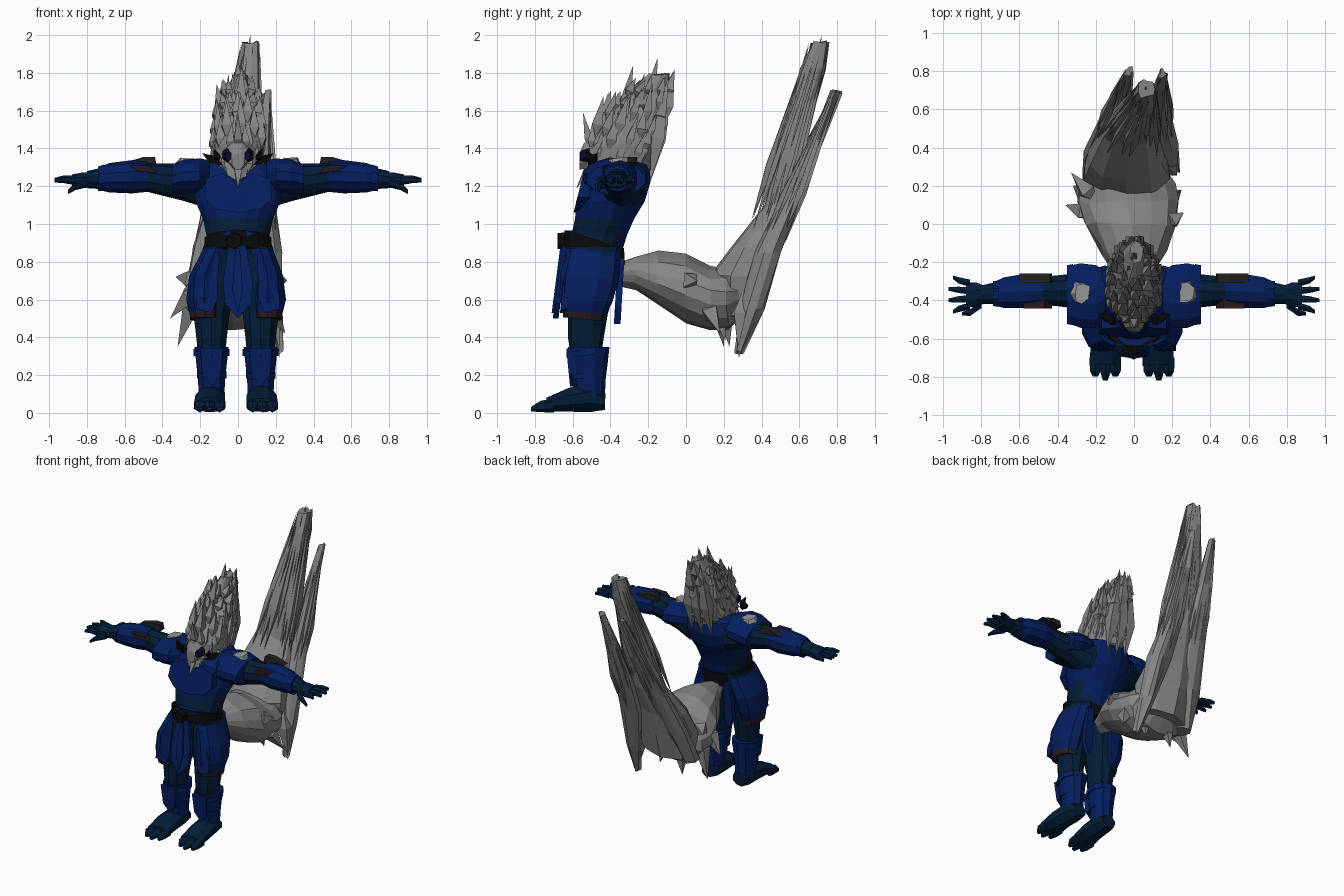
import bpy, bmesh, math, random
from mathutils import Vector

random.seed(7)
old = bpy.data.objects.get("Cube")
if old:
    bpy.data.objects.remove(old, do_unlink=True)


def material(name, r, g, b):
    m = bpy.data.materials.new(name)
    m.use_nodes = True
    m.diffuse_color = (r, g, b, 1)
    m.node_tree.nodes["Principled BSDF"].inputs["Base Color"].default_value = (r, g, b, 1)
    return m


BLUE = material("armor blue", .0015, .013, .115)
SKIN = material("dark teal skin", .0008, .0125, .039)
GREY = material("grey fur", .235, .235, .235)
BLACK = material("black leather", .003, .003, .003)
BROWN = material("dark brown trim", .02, .01, .014)
CHARCOAL = material("charcoal guard", .016, .015, .018)
NAVY = material("navy face", .003, .004, .025)
PALE = material("pale stud", .3, .3, .29)


def finish(name, bm, mats, rule=None):
    bmesh.ops.recalc_face_normals(bm, faces=bm.faces)
    mesh = bpy.data.meshes.new(name)
    for m in mats:
        mesh.materials.append(m)
    if rule:
        for f in bm.faces:
            f.material_index = rule(f.calc_center_median())
    bm.to_mesh(mesh)
    bm.free()
    ob = bpy.data.objects.new(name, mesh)
    bpy.context.collection.objects.link(ob)


def section(ring, ang, axis, tilt=0):
    x, y, z, a, b = ring
    u, v = a * math.cos(ang), b * math.sin(ang)
    if axis == "Z":
        return Vector((x + u, y + v, z + tilt * v))
    if axis == "X":
        return Vector((x, y + u, z + v))
    return Vector((x + u, y, z + v))


def loft(name, rings, mats, axis="Z", sides=10, jitter=0, tilt=0, rule=None):
    """Skin elliptical sections (x, y, z, radius, radius) and cap the ends."""
    bm = bmesh.new()
    loops = []
    for r in rings:
        loops.append([])
        for i in range(sides):
            p = section(r, math.tau * (i + .5) / sides, axis, tilt)
            p += Vector([random.uniform(-jitter, jitter) for _ in range(3)])
            loops[-1].append(bm.verts.new(p))
    for lo, hi in zip(loops, loops[1:]):
        for i in range(sides):
            j = (i + 1) % sides
            bm.faces.new((lo[i], lo[j], hi[j], hi[i]))
    bm.faces.new(loops[0])
    bm.faces.new(loops[-1])
    finish(name, bm, mats, rule)


def prism(name, outline, y, lean, depth, mat):
    """Extrude an x/z outline; the plate leans in y with height."""
    bm = bmesh.new()
    front = [bm.verts.new((x, y + lean * z, z)) for x, z in outline]
    back = [bm.verts.new(v.co + Vector((0, depth, 0))) for v in front]
    bm.faces.new(front)
    bm.faces.new(back)
    n = len(front)
    for i in range(n):
        bm.faces.new((front[i], front[(i + 1) % n], back[(i + 1) % n], back[i]))
    finish(name, bm, [mat])


def shard(bm, base, tip, width, belly=.35):
    """A four-sided shard of fur, widest near its root."""
    base, tip = Vector(base), Vector(tip)
    d = tip - base
    u = d.orthogonal().normalized() * width
    v = d.cross(u).normalized() * width
    mid = [bm.verts.new(base + d * belly + o) for o in (u, v, -u, -v)]
    a, b = bm.verts.new(base), bm.verts.new(tip)
    for i in range(4):
        bm.faces.new((a, mid[i], mid[(i + 1) % 4]))
        bm.faces.new((b, mid[(i + 1) % 4], mid[i]))


def along(rings, t, ang):
    """Point on an upright loft at fraction t and angle ang."""
    s = min(t, .999) * (len(rings) - 1)
    i = int(s)
    return section(rings[i], ang, "Z").lerp(section(rings[i + 1], ang, "Z"), s - i)


# Torso, chest plate, belt and buckle
loft("torso", [(0, -.48, .84, .17, .14), (0, -.46, .94, .17, .15), (0, -.43, 1.03, .19, .16),
               (0, -.4, 1.12, .23, .185), (0, -.37, 1.22, .25, .185), (0, -.34, 1.31, .2, .15),
               (0, -.34, 1.35, .12, .1)],
     [BLUE, SKIN], sides=16, rule=lambda c: int(c.y < -.36 and c.z < 1.05))
prism("chest_plate", [(0, 1.06), (.12, 1.08), (.18, 1.14), (.17, 1.24), (.08, 1.27), (0, 1.22),
                      (-.08, 1.27), (-.17, 1.24), (-.18, 1.14), (-.12, 1.08)], -.86, .25, .13, BLUE)
loft("belt", [(0, -.485, .83, .185, .165), (0, -.485, .92, .18, .16)], [BLACK], sides=16, tilt=-.3)
loft("buckle", [(-.02, -.68, .91, .045, .042), (-.02, -.62, .91, .05, .047)], [BLACK], "Y", 6)
prism("waist_trim", [(-.1, .95), (-.03, .93), (.03, .93), (.1, .95), (.04, .965), (-.04, .965)],
      -.64, 0, .05, BLUE)

# Tabard and back straps
prism("front_tabard", [(-.05, .89), (.04, .89), (.08, .7), (.07, .58), (0, .5), (-.07, .58), (-.08, .7)],
      -.77, .13, .03, BLUE)
prism("tabard_ridge", [(-.015, .87), (.01, .87), (.025, .65), (0, .53), (-.03, .65)],
      -.78, .13, .02, BLUE)
for s in (-1, 1):
    prism("back_strap", [(s * .08, .82), (s * .13, .82), (s * .15, .56), (s * .11, .47), (s * .08, .55)],
          -.41, .06, .035, BLUE)

# Legs, boots and feet
for s in (-1, 1):
    side = "left" if s > 0 else "right"
    x = .12 if s > 0 else -.14
    hip = x + s * .035
    loft(side + "_leg", [(x, -.53, .3, .075, .08), (x, -.53, .4, .085, .095), (x, -.52, .52, .1, .105),
                         (s * .11, -.5, .7, .1, .14), (s * .1, -.48, .88, .09, .14)], [SKIN])
    loft(side + "_hip_plate", [(hip, -.54, .53, .085, .115), (hip + s * .005, -.53, .6, .098, .14),
                               (hip, -.51, .72, .088, .155), (s * .115, -.49, .86, .075, .145)],
         [BLUE], tilt=-.1)
    loft(side + "_hem", [(hip, -.54, .495, .082, .11), (hip, -.54, .535, .086, .113)], [BROWN], tilt=-.1)
    prism(side + "_hip_border", [(s * .1, .84), (s * .14, .84), (s * .22, .62), (s * .22, .55),
                                 (s * .14, .53), (s * .11, .6)], -.72, .1, .04, BLUE)
    loft(side + "_boot", [(x, -.51, .08, .07, .08), (x, -.51, .18, .076, .085),
                          (x, -.515, .26, .085, .1), (x, -.515, .35, .095, .11)], [BLUE])
    for z, a in ((.32, .1), (.2, .082)):
        loft(side + "_boot_band", [(x, -.52, z - .015, a, a + .012), (x, -.52, z + .015, a, a + .012)],
             [BLUE], tilt=.1)
    prism(side + "_shin_guard", [(x - .06, .34), (x + .06, .34), (x + .05, .2), (x, .14), (x - .05, .2)],
          -.6, -.1, .04, BLUE)
    loft(side + "_foot", [(x, -.43, .06, .055, .045), (x, -.5, .08, .075, .08),
                          (x + s * .005, -.62, .07, .085, .065), (x + s * .01, -.74, .043, .09, .04)],
         [SKIN], "Y", 8, .004)
    for k in (-1, 0, 1):
        cx = x + s * .01 + k * .052
        loft(side + "_toe", [(cx, -.7, .04, .035, .038), (cx, -.77, .034, .033, .03),
                             (cx, -.82 + .02 * abs(k), .02, .015, .012)], [SKIN], "Y", 6)

# Arms, shoulder pads, gauntlets and hands
for s in (-1, 1):
    side = "left" if s > 0 else "right"
    loft(side + "_arm", [(s * .15, -.34, 1.2, .13, .12), (s * .28, -.35, 1.22, .1, .1),
                         (s * .4, -.35, 1.235, .085, .085), (s * .5, -.35, 1.25, .075, .075),
                         (s * .6, -.35, 1.25, .08, .075), (s * .8, -.37, 1.235, .05, .045)], [SKIN], "X")
    loft(side + "_shoulder_pad", [(s * .15, -.36, 1.25, .12, .09), (s * .2, -.38, 1.255, .17, .095),
                                  (s * .28, -.375, 1.25, .175, .095), (s * .345, -.37, 1.24, .155, .08)],
         [BLUE], "X", 12)
    loft(side + "_pad_rim", [(s * .32, -.37, 1.24, .165, .088), (s * .35, -.37, 1.235, .16, .083)],
         [BLUE], "X", 12)
    loft(side + "_stud", [(s * .28, -.36, 1.32, .05, .065), (s * .275, -.36, 1.345, .04, .055)],
         [PALE], sides=7, jitter=.008)
    loft(side + "_gauntlet", [(s * .48, -.35, 1.25, .08, .08), (s * .56, -.35, 1.25, .095, .088),
                              (s * .68, -.36, 1.245, .085, .078), (s * .74, -.365, 1.24, .062, .06)],
         [BLUE], "X")
    loft(side + "_cuff", [(s * .71, -.365, 1.245, .075, .075), (s * .74, -.365, 1.24, .07, .07)],
         [BLUE], "X", 8)
    prism(side + "_elbow_guard", [(s * .43, 1.31), (s * .44, 1.355), (s * .5, 1.355), (s * .6, 1.325)],
          -.31, 0, .05, CHARCOAL)
    prism(side + "_elbow_trim", [(s * .43, 1.27), (s * .47, 1.31), (s * .58, 1.31), (s * .53, 1.28)],
          -.442, 0, .06, BROWN)
    loft(side + "_palm", [(s * .77, -.37, 1.235, .045, .042), (s * .83, -.37, 1.23, .07, .045),
                          (s * .88, -.37, 1.23, .07, .035)], [SKIN], "X", 8)
    for k in range(4):
        y, reach = -.43 + k * .04, .985 - .025 * abs(k - 1.5)
        loft(side + "_finger", [(s * .86, y, 1.23, .022, .025), (s * .92, y + (k - 1.5) * .01, 1.237, .019, .021),
                                (s * reach, y + (k - 1.5) * .02, 1.232, .011, .012)], [SKIN], "X", 6)
    loft(side + "_thumb", [(s * .8, -.42, 1.22, .025, .026), (s * .86, -.465, 1.2, .02, .02),
                           (s * .9, -.47, 1.17, .01, .012)], [SKIN], "X", 6)

# Mane: faceted core, broad shards swept up and back, tall panels behind
mane = [(0, -.42, 1.2, .08, .12), (0, -.35, 1.3, .135, .18), (0, -.32, 1.42, .145, .19),
        (0, -.265, 1.57, .115, .155), (0, -.2, 1.7, .065, .115), (.01, -.15, 1.79, .03, .06)]
loft("mane_core", mane, [GREY], sides=14, jitter=.01)
bm = bmesh.new()
for row in range(7):
    for i in range(11):
        ang = math.tau * (i + row % 2 / 2) / 11 + random.uniform(-.15, .15)
        root = along(mane, .12 + row * .105, ang)
        out = Vector((math.cos(ang) * .03, math.sin(ang) * .02, 0))
        tip = root + out * random.uniform(.3, 1.1)
        tip += Vector((-root.x * .2, .07 if root.y < -.25 else .02,
                       random.uniform(.13, .24) * (.6 if row > 4 else 1)))
        shard(bm, root - out * .4, tip, random.uniform(.025, .042))
for tip in ((0, -.15, 1.88), (.03, -.06, 1.82), (-.03, -.22, 1.8), (.02, -.28, 1.84), (0, -.41, 1.7)):
    shard(bm, (tip[0] * .5, tip[1] - .06, tip[2] - .3), tip, .045)
for k in (-1, 0, 1):
    shard(bm, (k * .08, -.19, 1.22), (k * .05, -.07 - .02 * abs(k), 1.8), .05, .4)
finish("mane_shards", bm, [GREY])

# Face, beard and cheek horns
loft("muzzle", [(0, -.565, 1.33, .035, .045), (0, -.54, 1.36, .055, .075), (0, -.45, 1.38, .09, .1)],
     [GREY], "Y", 8)
bm = bmesh.new()
for i in range(9):
    k = (i - 4) / 4
    shard(bm, (k * .12, -.47 + .08 * abs(k), 1.36), (k * .12, -.58 + .14 * abs(k), 1.19 + .08 * abs(k)), .035)
for k in (-.05, 0, .05):
    shard(bm, (k, -.5, 1.38), (k * .6, -.545 + abs(k), 1.59 - abs(k)), .03)
finish("beard", bm, [GREY])
for s in (-1, 1):
    bm = bmesh.new()
    shard(bm, (s * .08, -.52, 1.31), (s * .19, -.47, 1.375), .03, .5)
    shard(bm, (s * .1, -.5, 1.33), (s * .13, -.53, 1.4), .025)
    finish("cheek_horn", bm, [BLACK])
    loft("eye_patch", [(s * .05, -.56, 1.36, .018, .025), (s * .055, -.51, 1.365, .03, .04)],
         [NAVY], "Y", 6)

# Tail: swollen root, three separate plumes and hanging barbs
loft("tail_root", [(0, -.36, .74, .05, .06), (0, -.27, .74, .09, .09), (0, -.15, .71, .17, .14),
                   (-.02, 0, .66, .24, .18), (-.03, .12, .61, .27, .17), (-.03, .22, .6, .25, .17),
                   (-.02, .3, .62, .17, .1)], [GREY], "Y", 14, .01)
tall = [(-.04, .26, .52, .21, .1), (-.04, .27, .72, .23, .15), (-.04, .35, .88, .2, .12),
        (-.02, .48, 1.1, .14, .07), (.02, .57, 1.45, .095, .06), (.06, .68, 1.82, .065, .065),
        (.07, .71, 1.96, .04, .05)]
low = [(.21, .28, .32, .02, .02), (.19, .35, .55, .055, .06), (.15, .44, .85, .08, .07),
       (.12, .57, 1.15, .065, .05), (.13, .7, 1.45, .045, .035), (.15, .79, 1.7, .02, .02)]
back = [(-.22, .25, .5, .05, .06), (-.17, .36, .75, .09, .07), (-.11, .5, 1.05, .08, .05),
        (-.06, .67, 1.4, .05, .035), (-.03, .8, 1.7, .02, .02)]
for name, rings, count, lift in (("tall", tall, 24, .06), ("low", low, 10, .03), ("back", back, 10, .03)):
    loft(name + "_plume", rings, [GREY], sides=10, jitter=.012)
    bm = bmesh.new()
    for i in range(count):
        ang = math.tau * i / count
        tip = along(rings, random.uniform(.8, 1), ang) + Vector((0, 0, random.uniform(0, lift)))
        shard(bm, along(rings, random.uniform(.4, .55), ang), tip, random.uniform(.015, .028))
    if name == "tall":
        shard(bm, (.03, .62, 1.6), (.065, .72, 2), .035)
    finish(name + "_plume_strands", bm, [GREY])
bm = bmesh.new()
for root, tip in (((-.2, .05, .68), (-.36, .1, .5)), ((-.22, .15, .65), (-.32, .2, .35)),
                  ((.17, .3, .65), (.22, .28, .29)), ((-.1, .2, .6), (-.13, .23, .35)),
                  ((.05, .15, .6), (.07, .21, .38)), ((.15, .1, .6), (.25, .18, .42)),
                  ((-.2, .12, .7), (-.33, .27, .72)), ((.17, 0, .7), (.26, .06, .7))):
    shard(bm, root, tip, .055)
finish("tail_barbs", bm, [GREY])
